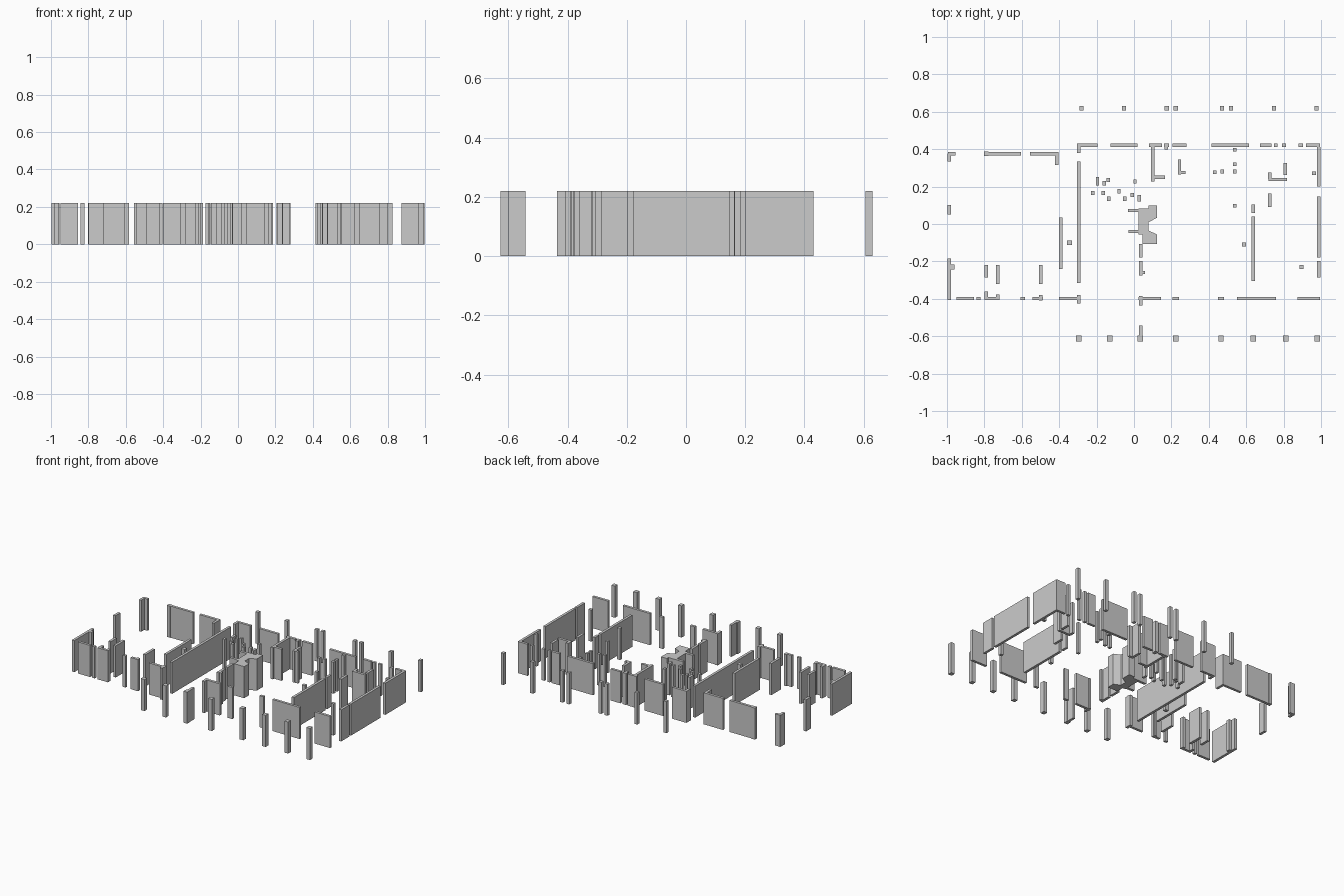
import bpy, bmesh

H = 0.22   # wall height
T = 0.018  # wall thickness


def extrude_outlines(name, outlines):
    bm = bmesh.new()
    for pts in outlines:
        face = bm.faces.new([bm.verts.new((x, y, 0)) for x, y in pts])
        top = bmesh.ops.extrude_face_region(bm, geom=[face])["geom"]
        bmesh.ops.translate(bm, vec=(0, 0, H),
                            verts=[v for v in top if isinstance(v, bmesh.types.BMVert)])
    bmesh.ops.recalc_face_normals(bm, faces=bm.faces)
    mesh = bpy.data.meshes.new(name)
    bm.to_mesh(mesh)
    bm.free()
    obj = bpy.data.objects.new(name, mesh)
    bpy.context.collection.objects.link(obj)
    return obj


def rect(x0, x1, y0, y1):
    return [(x0, y0), (x1, y0), (x1, y1), (x0, y1)]


def wall_along_x(name, y, runs):
    extrude_outlines(name, [rect(a, b, y - T / 2, y + T / 2) for a, b in runs])


def wall_along_y(name, x, runs):
    extrude_outlines(name, [rect(x - T / 2, x + T / 2, a, b) for a, b in runs])


def posts(name, points, w=0.02, d=0.02):
    extrude_outlines(name, [rect(x - w / 2, x + w / 2, y - d / 2, y + d / 2)
                            for x, y in points])


# Porch posts, front and back
posts("back_porch_posts",
      [(x, 0.618) for x in (-0.28, -0.054, 0.175, 0.223, 0.47, 0.518, 0.749, 0.976)],
      0.022, 0.024)
posts("front_porch_posts",
      [(x, -0.612) for x in (-0.296, -0.13, 0.033, 0.223, 0.465, 0.638, 0.811, 0.98)],
      0.028, 0.03)

# Outer walls of the main house
wall_along_x("back_wall", 0.422,
             [(-0.305, -0.195), (-0.125, 0.02), (0.08, 0.15), (0.16, 0.187),
              (0.205, 0.28), (0.415, 0.615), (0.675, 0.735), (0.748, 0.768),
              (0.79, 0.812), (0.88, 0.903), (0.92, 0.995)])
wall_along_x("front_wall", -0.398,
             [(-0.95, -0.855), (-0.842, -0.82), (-0.8, -0.718), (-0.606, -0.582),
              (-0.542, -0.486), (-0.402, -0.285), (0.025, 0.145), (0.205, 0.241),
              (0.45, 0.482), (0.55, 0.76), (0.875, 0.995)])
wall_along_y("right_wall", 0.987,
             [(0.2, 0.413), (-0.03, 0.148), (-0.178, -0.03), (-0.285, -0.197)])
wall_along_y("dividing_wall", -0.296,
             [(-0.315, 0.335), (0.38, 0.413), (-0.425, -0.38)])

# Side wing walls
wall_along_x("wing_back_wall", 0.376,
             [(-0.995, -0.955), (-0.8, -0.605), (-0.555, -0.405)])
wall_along_y("wing_left_wall", -0.988,
             [(-0.405, -0.185), (0.05, 0.102), (0.333, 0.376)])
wall_along_y("wing_corner_wall", -0.413, [(0.315, 0.376)])
wall_along_y("wing_inner_wall", -0.392, [(-0.24, 0.035)])
wall_along_y("wing_stall_wall_left", -0.79, [(-0.287, -0.218), (-0.398, -0.36)])
wall_along_y("wing_stall_wall_middle", -0.728, [(-0.32, -0.218), (-0.398, -0.377)])
wall_along_y("wing_stall_wall_right", -0.498, [(-0.32, -0.218), (-0.408, -0.38)])
posts("wing_jambs", [(-0.974, -0.23), (-0.79, 0.376), (-0.345, -0.1)], 0.026, 0.025)

# Central chimney block
extrude_outlines("chimney_block", [[
    (0.025, 0.082), (0.078, 0.082), (0.078, 0.1), (0.123, 0.1), (0.123, 0.033),
    (0.078, 0.01), (0.078, -0.035), (0.123, -0.056), (0.123, -0.108),
    (0.045, -0.108), (0.045, -0.056), (0.025, -0.056)]])
wall_along_x("chimney_left_stubs_back", 0.072, [(-0.033, 0.025)])
wall_along_x("chimney_left_stubs_front", -0.04, [(-0.03, 0.025)])
wall_along_y("central_wall", 0.036,
             [(-0.18, -0.108), (-0.275, -0.197), (-0.435, -0.385), (-0.6, -0.542)])
wall_along_x("central_wall_foot", -0.259, [(0.03, 0.06)])

# Stair area posts
posts("stair_posts",
      [(-0.22, 0.165), (-0.165, 0.165), (-0.135, 0.135), (-0.08, 0.175),
       (-0.05, 0.135), (-0.01, 0.155), (-0.16, 0.218), (-0.138, 0.235),
       (0.005, 0.228)], 0.018, 0.022)
wall_along_y("stair_side_left", -0.195, [(0.205, 0.25)])
wall_along_y("stair_side_right", 0.028, [(0.12, 0.156)])

# Back room partitions
wall_along_y("pantry_wall", 0.101, [(0.227, 0.413)])
wall_along_x("pantry_return", 0.249, [(0.101, 0.167)])
wall_along_y("closet_wall", 0.243, [(0.265, 0.345)])
wall_along_x("closet_return", 0.275, [(0.243, 0.275)])
posts("back_room_posts",
      [(0.432, 0.277), (0.472, 0.281), (0.538, 0.32), (0.538, 0.281),
       (0.538, 0.397), (0.538, 0.098), (0.173, 0.407), (0.963, 0.272)])

# Right room partitions
wall_along_x("alcove_wall", 0.238, [(0.72, 0.818)])
wall_along_y("alcove_side_left", 0.726, [(0.24, 0.275), (0.09, 0.163)])
wall_along_y("alcove_side_right", 0.809, [(0.262, 0.327)])
wall_along_y("parlour_wall", 0.637, [(-0.305, -0.05), (-0.05, 0.04), (0.06, 0.105)])
posts("parlour_posts", [(0.588, -0.109), (0.895, -0.23)], 0.022, 0.022)
